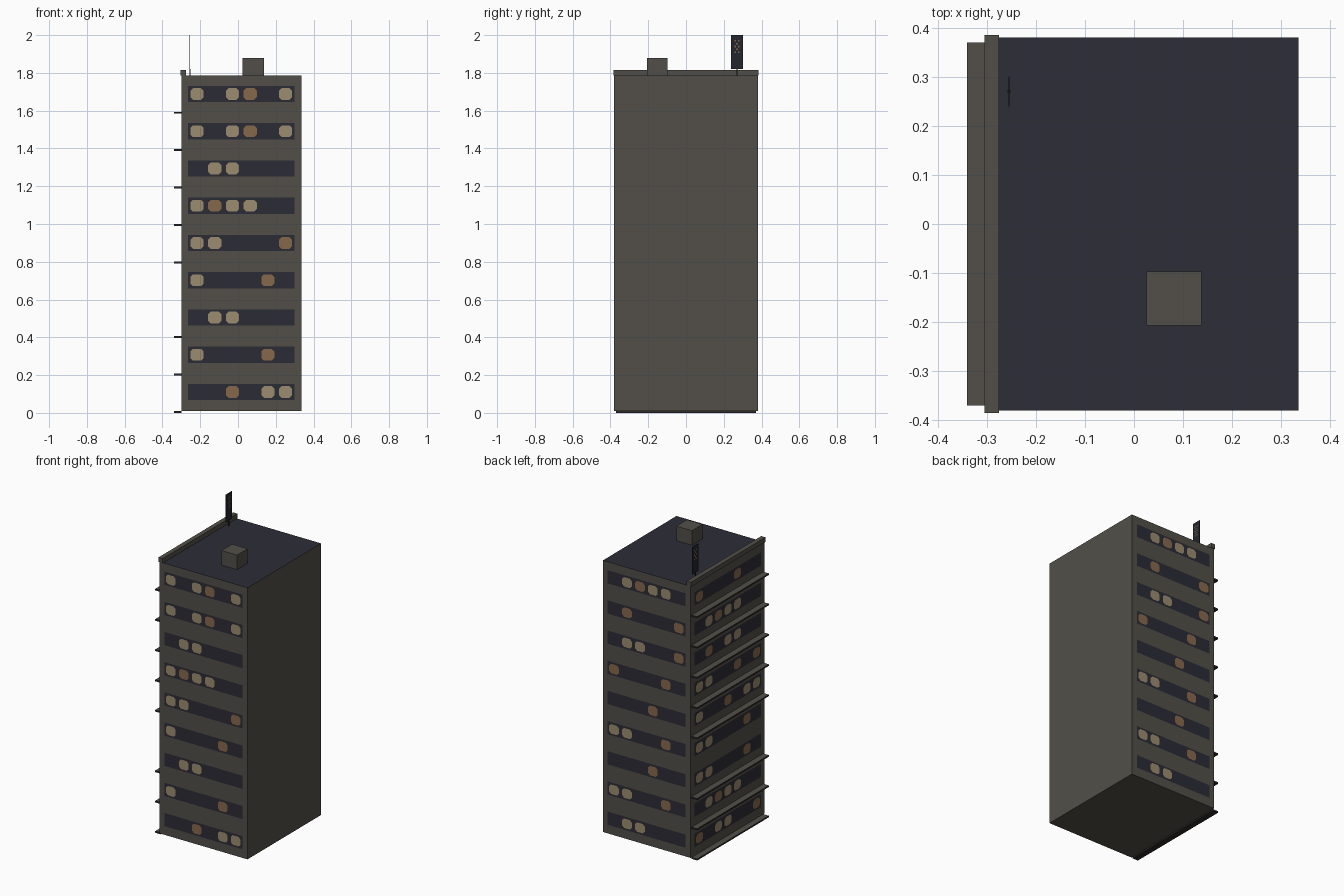
import bpy, bmesh
from mathutils import Vector

cube = bpy.data.objects.get("Cube")
if cube:
    bpy.data.objects.remove(cube, do_unlink=True)


def material(name, hex_colour):
    rgb = [int(hex_colour[i:i + 2], 16) / 255 for i in (0, 2, 4)]
    col = [c / 12.92 if c < 0.04045 else ((c + 0.055) / 1.055) ** 2.4 for c in rgb] + [1]
    m = bpy.data.materials.new(name)
    m.use_nodes = True
    m.diffuse_color = col
    bsdf = m.node_tree.nodes["Principled BSDF"]
    bsdf.inputs["Base Color"].default_value = col
    bsdf.inputs["Roughness"].default_value = 0.9
    return m


WALL = material("concrete", "524F48")
ROOF = material("roof_slate", "2D2D37")
GLASS = material("dark_glass", "2B2B36")
CREAM = material("cream_light", "9B8C6E")
AMBER = material("amber_light", "86684B")
TRIM = material("dark_trim", "2E2B29")
SIGN = material("sign_panel", "22262E")


def finish(name, bm, mats):
    me = bpy.data.meshes.new(name)
    bm.to_mesh(me)
    bm.free()
    for m in mats:
        me.materials.append(m)
    ob = bpy.data.objects.new(name, me)
    bpy.context.collection.objects.link(ob)
    return ob


def box(name, lo, hi, mats, rule=None):
    """Box between two corners; rule gives a material slot from a face normal."""
    lo, hi = Vector(lo), Vector(hi)
    bm = bmesh.new()
    bmesh.ops.create_cube(bm, size=1)
    bmesh.ops.scale(bm, vec=hi - lo, verts=bm.verts)
    bmesh.ops.translate(bm, vec=(lo + hi) / 2, verts=bm.verts)
    bm.normal_update()
    if rule:
        for f in bm.faces:
            f.material_index = rule(f.normal)
    return finish(name, bm, mats)


X0, X1, Y, Z0, Z1 = -0.30, 0.335, 0.38, 0.01, 1.785
FLOORS = 9
STOREY = (Z1 - Z0) / FLOORS
MARGIN = 0.036
UP = Vector((0, 0, 1))

# Main block with a dark roof
box("tower_block", (X0, -Y, Z0), (X1, Y, Z1), [WALL, ROOF], lambda n: int(n.z > 0.5))
box("roof_hut", (0.025, -0.207, Z1), (0.138, -0.097, 1.88), [WALL])
box("parapet", (-0.305, -0.385, Z1), (-0.275, 0.385, 1.815), [WALL])

# Ledges along one side; one storey has none
for i in range(FLOORS):
    if i != 3:
        z = i * 0.198
        box(f"ledge_{i + 1}", (-0.34, -0.37, z), (X0, 0.37, z + 0.01),
            [WALL, TRIM], lambda n: int(n.z < 0.5))


def panel(bm, centre, right, w, h, cut, slot):
    """Flat panel with cut corners, facing right x up."""
    a, b = w / 2, h / 2
    if cut:
        pts = [(a - cut, -b), (a, cut - b), (a, b - cut), (a - cut, b),
               (cut - a, b), (-a, b - cut), (-a, cut - b), (cut - a, -b)]
    else:
        pts = [(a, -b), (a, b), (-a, b), (-a, -b)]
    f = bm.faces.new([bm.verts.new(centre + right * u + UP * v) for u, v in pts])
    f.material_index = slot


def facade(name, middle, right, width, rows):
    """Window bands with lit panes; rows run top to bottom, c cream, o amber."""
    middle, right = Vector(middle), Vector(right)
    out = right.cross(UP)
    bm = bmesh.new()
    band = width - 2 * MARGIN
    for r, row in enumerate(rows.split()):
        c = middle + UP * (Z1 - STOREY * (r + 0.49))
        panel(bm, c + out * 0.002, right, band, 0.086, 0, 0)
        step = band / len(row)
        for s, lit in enumerate(row):
            if lit != ".":
                p = c + out * 0.004 + right * (step * (s + 0.5) - band / 2)
                panel(bm, p, right, 0.07, 0.062, 0.014, 1 if lit == "c" else 2)
    finish(name, bm, [GLASS, CREAM, AMBER])


XM = (X0 + X1) / 2
facade("front_windows", (XM, -Y, 0), (1, 0, 0), X1 - X0,
       "c.co.c c.co.c .cc... cocc.. cc...o c...o. .cc... c...o. ..o.cc")
facade("back_windows", (XM, Y, 0), (-1, 0, 0), X1 - X0,
       ".occ.. .o...o .cc..o o...o. ...o.. cc..o. ...o.. cc..o. .cc...".replace(".occ..", ".cocc."))
facade("side_windows", (X0, 0, 0), (0, -1, 0), 2 * Y,
       "o...o.. .cocc.. .o.cc.. cc..o.o c..o.cc cc...o. cc...o. .cocc.. o.cc..o")

# Roof sign on a short post, with plain speckled decoration on both sides
SX, SY = -0.255, 0.27
box("sign_post", (SX - 0.003, SY - 0.003, Z1), (SX + 0.003, SY + 0.003, 1.82), [TRIM])
box("sign_board", (SX - 0.001, SY - 0.031, 1.82), (SX + 0.001, SY + 0.031, 2.0), [SIGN])
bm = bmesh.new()
for side in (-1, 1):
    for i in range(5):
        for j in (-1, 0, 1):
            if (i + j) % 2:
                p = Vector((SX + side * 0.002, SY + j * 0.01, 1.91 + i * 0.015))
                panel(bm, p, Vector((0, side, 0)), 0.008, 0.009, 0, 0)
finish("sign_speckles", bm, [AMBER])
